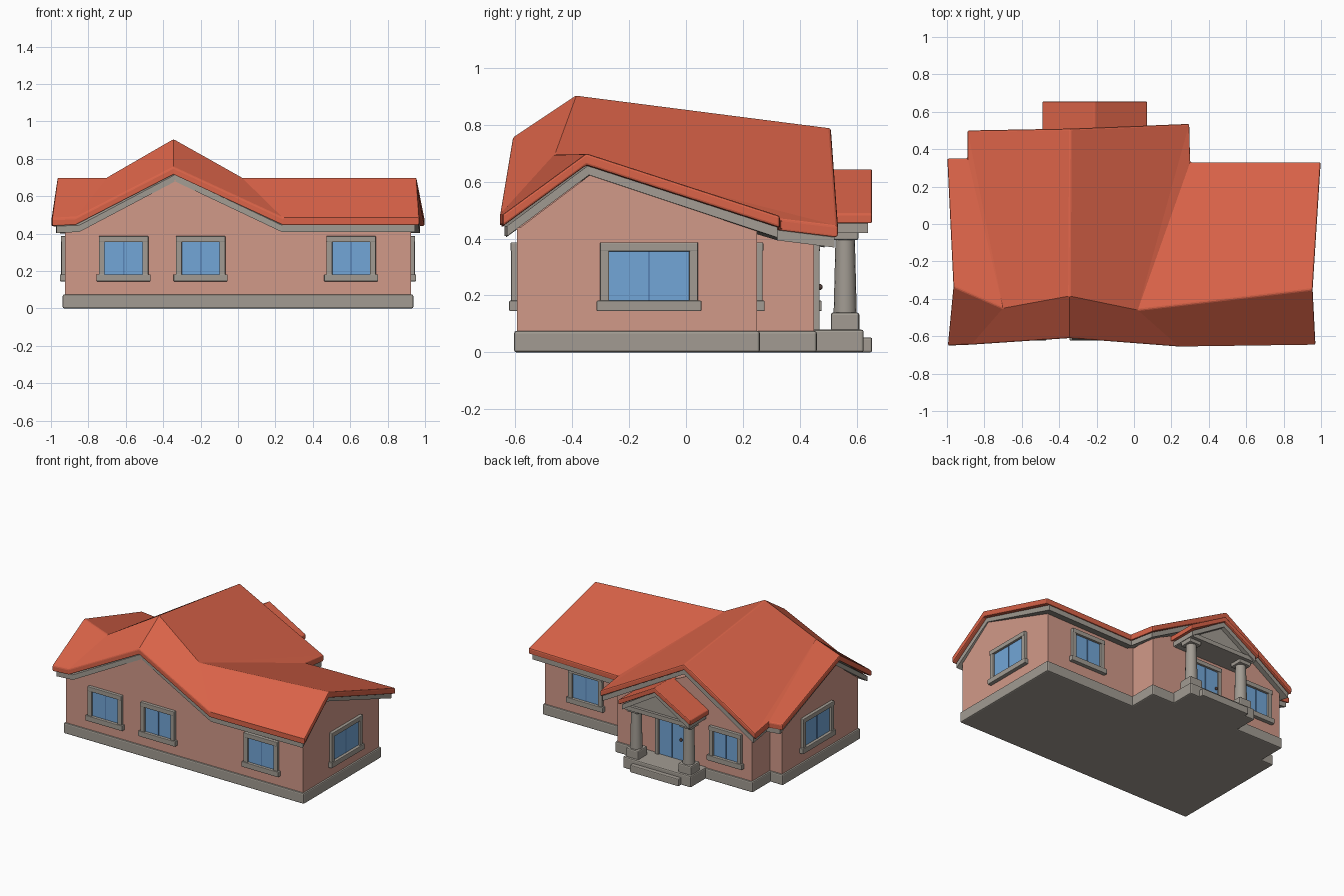
import bpy, bmesh, math
from mathutils import Matrix, Vector

if "Cube" in bpy.data.objects:
    bpy.data.objects.remove(bpy.data.objects["Cube"])


def material(name, rgb):
    m = bpy.data.materials.new(name)
    m.diffuse_color = (*rgb, 1)
    m.use_nodes = True
    m.node_tree.nodes["Principled BSDF"].inputs["Base Color"].default_value = m.diffuse_color
    return m


ROOF = material("roof red", (0.70, 0.125, 0.065))
WALL = material("wall pink", (0.64, 0.32, 0.25))
STONE = material("stone grey", (0.36, 0.33, 0.29))
GLASS = material("glass blue", (0.17, 0.38, 0.68))
MULLION = material("mullion blue", (0.10, 0.24, 0.48))
KNOB = material("knob brown", (0.10, 0.06, 0.05))


def finish(name, bm, mat, bevel=0):
    bmesh.ops.recalc_face_normals(bm, faces=bm.faces)
    me = bpy.data.meshes.new(name)
    bm.to_mesh(me)
    bm.free()
    me.materials.append(mat)
    ob = bpy.data.objects.new(name, me)
    bpy.context.collection.objects.link(ob)
    if bevel:
        mod = ob.modifiers.new("Bevel", 'BEVEL')
        mod.width, mod.segments = bevel, 2
        mod.limit_method, mod.angle_limit = 'ANGLE', math.radians(50)
    return ob


def slab(name, pts, faces, drop, mat, offset=0, scale=1, bevel=0):
    """Roof surface thickened straight down."""
    bm = bmesh.new()
    vs = [bm.verts.new((x * scale, y * scale, z - offset)) for x, y, z in pts]
    fs = [bm.faces.new([vs[i] for i in f]) for f in faces]
    ext = bmesh.ops.extrude_face_region(bm, geom=fs, use_keep_orig=True)
    for g in ext["geom"]:
        if isinstance(g, bmesh.types.BMVert):
            g.co.z -= drop
    return finish(name, bm, mat, bevel)


def prism(name, pts, vec, mat, bevel=0):
    """Flat outline pushed along a vector."""
    bm = bmesh.new()
    f = bm.faces.new([bm.verts.new(p) for p in pts])
    ext = bmesh.ops.extrude_face_region(bm, geom=[f], use_keep_orig=True)
    for g in ext["geom"]:
        if isinstance(g, bmesh.types.BMVert):
            g.co += Vector(vec)
    return finish(name, bm, mat, bevel)


def box(name, x0, x1, y0, y1, z0, z1, mat, bevel=0, matrix=None):
    pts = [Vector(p) for p in ((x0, y0, z0), (x1, y0, z0), (x1, y1, z0), (x0, y1, z0))]
    ob = prism(name, pts, (0, 0, z1 - z0), mat, bevel)
    if matrix:
        ob.matrix_world = matrix
    return ob


# Walls: main block, cross wing and their gables
box("main_wall", -.925, .925, -.595, .25, .05, .44, WALL)
box("wing_wall", -.83, .22, 0, .45, .05, .43, WALL)
prism("main_gable_wall", [(-.925, -.595, .43), (-.925, -.33, .63), (-.925, .25, .44)],
      (1.85, 0, 0), WALL)
prism("wing_gable_wall", [(-.85, -.595, .42), (-.345, -.595, .69), (.22, -.595, .42)],
      (0, 1.045, 0), WALL)

# Foundation
box("main_foundation", -.937, .937, -.605, .26, 0, .075, STONE, .008)
box("wing_foundation", -.842, .232, .1, .46, 0, .075, STONE, .008)

# Main roof: front eave, ridge line, back eaves and wing end
roof_pts = [(-.995, -.65, .48), (-.87, -.645, .485), (-.345, -.61, .755), (.24, -.655, .485), (.97, -.645, .485),
            (-.965, -.335, .70), (-.70, -.45, .70), (-.345, -.385, .905), (.02, -.46, .70), (.955, -.35, .70),
            (-.998, .35, .48), (-.89, .35, .47), (.30, .33, .47), (.998, .33, .48),
            (-.89, .50, .445), (-.34, .51, .79), (.295, .535, .445)]
roof_faces = [(i, i + 1, i + 6, i + 5) for i in range(4)] + [
    (5, 6, 11, 10), (8, 9, 13, 12), (6, 7, 15, 14), (6, 14, 11), (7, 8, 16, 15), (8, 12, 16)]
slab("main_roof", roof_pts, roof_faces, .042, ROOF, bevel=.008)
slab("roof_trim", roof_pts, roof_faces, .036, STONE, offset=.04, scale=.975)

# Porch roof, trim and pediment
PX = -.21
porch_pts = [(PX - .28, .43, .487), (PX, .43, .645), (PX + .28, .43, .487),
             (PX - .28, .655, .487), (PX, .655, .645), (PX + .28, .655, .487)]
porch_faces = [(0, 1, 4, 3), (1, 2, 5, 4)]
slab("porch_roof", porch_pts, porch_faces, .035, ROOF, bevel=.006)
trim_pts = [(PX + (x - PX) * .93, min(y, .64), z) for x, y, z in porch_pts]
slab("porch_trim", trim_pts, porch_faces, .035, STONE, offset=.033)
prism("porch_pediment", [(PX - .23, .44, .43), (PX, .44, .59), (PX + .23, .44, .43)],
      (0, .17, 0), STONE)
box("porch_beam", PX - .25, PX + .25, .44, .63, .42, .45, STONE)

# Porch floor and step
box("porch_floor", PX - .265, PX + .265, .40, .625, 0, .08, STONE, .008)
box("porch_step", PX - .19, PX + .19, .60, .655, 0, .052, STONE, .006)

# Columns with plinth and capital
for side in (-1, 1):
    cx, cy = PX + side * .205, .56
    box("column_plinth", cx - .05, cx + .05, cy - .05, cy + .05, .07, .14, STONE, .008)
    box("column_capital", cx - .046, cx + .046, cy - .046, cy + .046, .395, .425, STONE, .006)
    bm = bmesh.new()
    bmesh.ops.create_cone(bm, cap_ends=True, segments=16, radius1=.041, radius2=.034, depth=.28,
                          matrix=Matrix.Translation((cx, cy, .265)))
    shaft = finish("column_shaft", bm, STONE)
    for p in shaft.data.polygons:
        p.use_smooth = len(p.vertices) == 4


def window(x, y, turn, width):
    """Framed window; built facing -y, then turned."""
    m = Matrix.Translation((x, y, 0)) @ Matrix.Rotation(math.radians(turn), 4, 'Z')
    h = width / 2
    z0, z1, t = .155, .387, .032
    for s in (-1, 1):
        a, b = sorted((s * h, s * (h - t)))
        box("window_jamb", a, b, -.02, .01, z0, z1, STONE, .004, m)
    box("window_head", -h, h, -.022, .01, z1 - t, z1, STONE, .004, m)
    box("window_sill", -h - .012, h + .012, -.027, .01, z0 - .01, z0 + t - .005, STONE, .004, m)
    box("window_glass", -h + t, h - t, -.006, .002, z0 + .02, z1 - t, GLASS, 0, m)
    box("window_mullion", -.004, .004, -.009, .001, z0 + .02, z1 - t, MULLION, 0, m)


for x in (-.612, -.20, .605):       # front
    window(x, -.595, 0, .265)
window(.925, -.13, 90, .345)        # right
window(-.925, -.13, -90, .345)      # left
window(.60, .25, 180, .265)         # back
window(-.63, .45, 180, .25)         # wing

# Glazed front door with frame and knob
for s in (-1, 1):
    a, b = sorted((PX + s * .125, PX + s * .098))
    box("door_jamb", a, b, .44, .47, .075, .39, STONE, .004)
box("door_head", PX - .125, PX + .125, .44, .472, .36, .39, STONE, .004)
box("door_panel", PX - .10, PX + .10, .448, .457, .08, .362, GLASS)
box("door_mullion", PX - .004, PX + .004, .448, .46, .08, .362, MULLION)
bm = bmesh.new()
bmesh.ops.create_uvsphere(bm, u_segments=10, v_segments=6, radius=.011,
                          matrix=Matrix.Translation((PX - .08, .47, .23)))
finish("door_knob", bm, KNOB)
